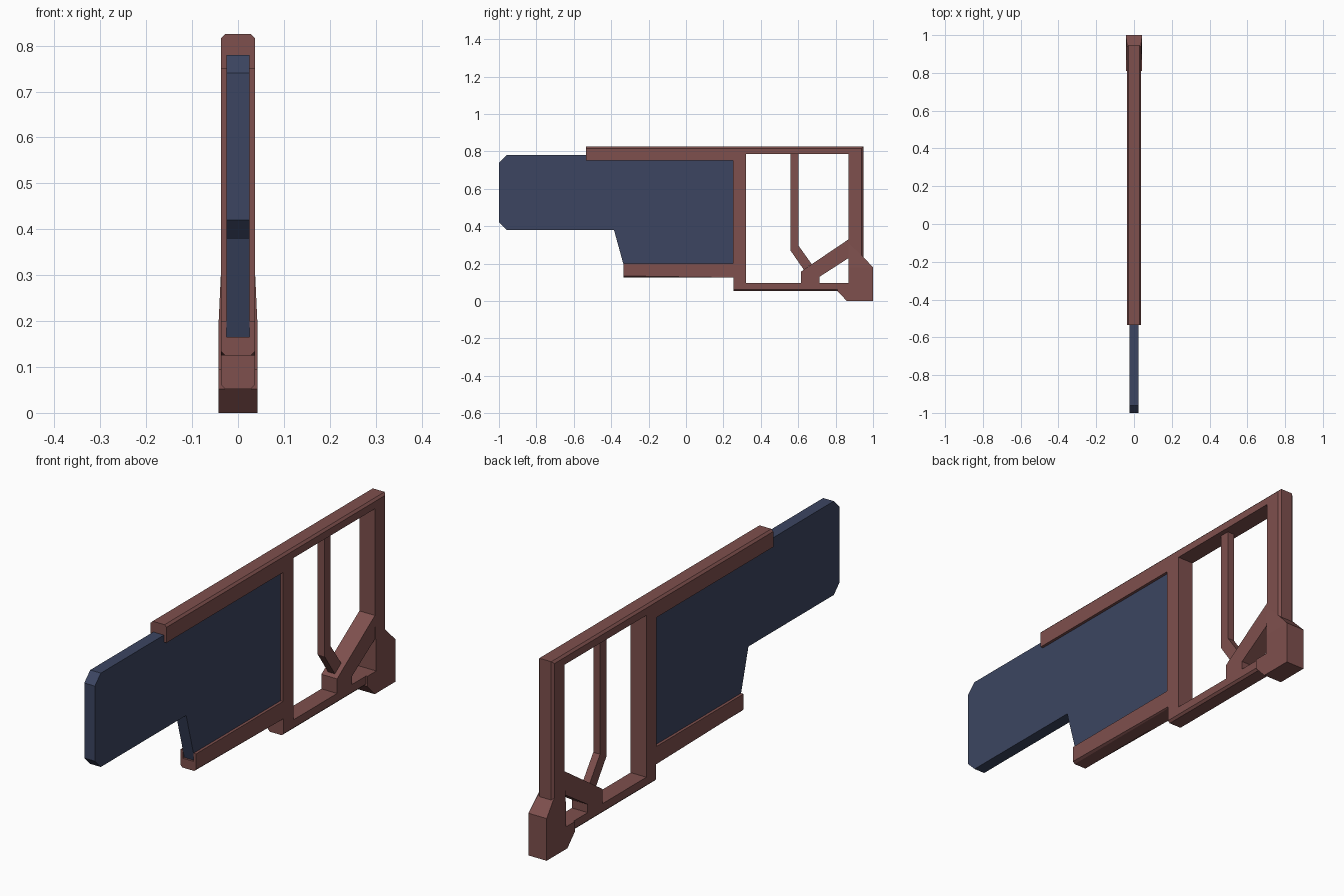
import bpy
import bmesh

if "Cube" in bpy.data.objects:
    bpy.data.objects.remove(bpy.data.objects["Cube"])


def material(name, color):
    m = bpy.data.materials.new(name)
    m.diffuse_color = color
    m.use_nodes = True
    m.node_tree.nodes["Principled BSDF"].inputs["Base Color"].default_value = m.diffuse_color
    return m


BROWN = material("brown_frame", (0.21, 0.08, 0.075, 1))
BLUE = material("blue_panel", (0.045, 0.06, 0.12, 1))


def plate(name, pts, half, mat, chamfer=(), size=0.009):
    """Extrude a (y, z) outline across x; half is one half-width or one per point.
    chamfer lists the outline sides whose two long edges are bevelled."""
    n = len(pts)
    halves = half if isinstance(half, (list, tuple)) else [half] * n
    bm = bmesh.new()
    left = [bm.verts.new((-h, y, z)) for (y, z), h in zip(pts, halves)]
    right = [bm.verts.new((h, y, z)) for (y, z), h in zip(pts, halves)]
    bm.faces.new(left)
    bm.faces.new(right[::-1])
    for i in range(n):
        j = (i + 1) % n
        bm.faces.new((left[i], right[i], right[j], left[j]))
    bmesh.ops.recalc_face_normals(bm, faces=bm.faces)
    edges = [bm.edges.get((s[i], s[(i + 1) % n])) for i in chamfer for s in (left, right)]
    if edges:
        bmesh.ops.bevel(bm, geom=edges, offset=size, segments=1, affect='EDGES', profile=0.5)
    me = bpy.data.meshes.new(name)
    bm.to_mesh(me)
    bm.free()
    ob = bpy.data.objects.new(name, me)
    bpy.context.collection.objects.link(ob)
    if mat:
        me.materials.append(mat)
    return ob


W = 0.037

# Sliding panel
plate("panel", [(-1, 0.42), (-0.96, 0.38), (-0.385, 0.38), (-0.326, 0.165), (0.26, 0.165),
                (0.26, 0.78), (-0.96, 0.78), (-1, 0.74)], 0.025, BLUE)

# Outer frame: top rail, rear post and bottom rail in one loop
outer = plate("outer_frame", [(-0.535, 0.825), (0.948, 0.825), (0.948, 0.052), (0.255, 0.052),
                              (0.255, 0.095), (0.87, 0.095), (0.87, 0.785), (0.32, 0.785),
                              (0.25, 0.785), (0.25, 0.75), (-0.535, 0.75)], W, BROWN, (0, 1, 2))

# Middle post with the lower panel rail
inner = plate("middle_post_and_rail", [(0.25, 0.785), (0.25, 0.2), (-0.335, 0.2), (-0.335, 0.125),
                                       (0.255, 0.125), (0.255, 0.095), (0.32, 0.095),
                                       (0.32, 0.785)], W, BROWN, (3,))

# Groove that holds the panel
cutter = plate("groove_cutter", [(-0.6, 0.165), (0.26, 0.165), (0.26, 0.78), (-0.6, 0.78)],
               0.025, None)
cutter.hide_render = True
cutter.hide_set(True)
for ob in (outer, inner):
    mod = ob.modifiers.new("groove", 'BOOLEAN')
    mod.operation = 'DIFFERENCE'
    mod.solver = 'EXACT'
    mod.object = cutter

# Diagonal corner brace
plate("corner_brace", [(0.615, 0.095), (0.715, 0.095), (0.715, 0.13), (0.87, 0.23),
                       (0.87, 0.33), (0.67, 0.195), (0.615, 0.157)], W, BROWN)

# Thin bent strut
plate("bent_strut", [(0.56, 0.785), (0.56, 0.268), (0.63, 0.167), (0.672, 0.197),
                     (0.602, 0.295), (0.602, 0.785)], 0.016, BROWN)

# Rear foot and its tapered shoulder
plate("foot", [(0.81, 0.052), (0.86, 0), (1, 0), (1, 0.18), (0.87, 0.18), (0.87, 0.095),
               (0.81, 0.095)], 0.043, BROWN)
plate("foot_shoulder", [(0.87, 0.18), (1, 0.18), (0.948, 0.235), (0.87, 0.31)],
      [0.043, 0.043, W, W], BROWN)
